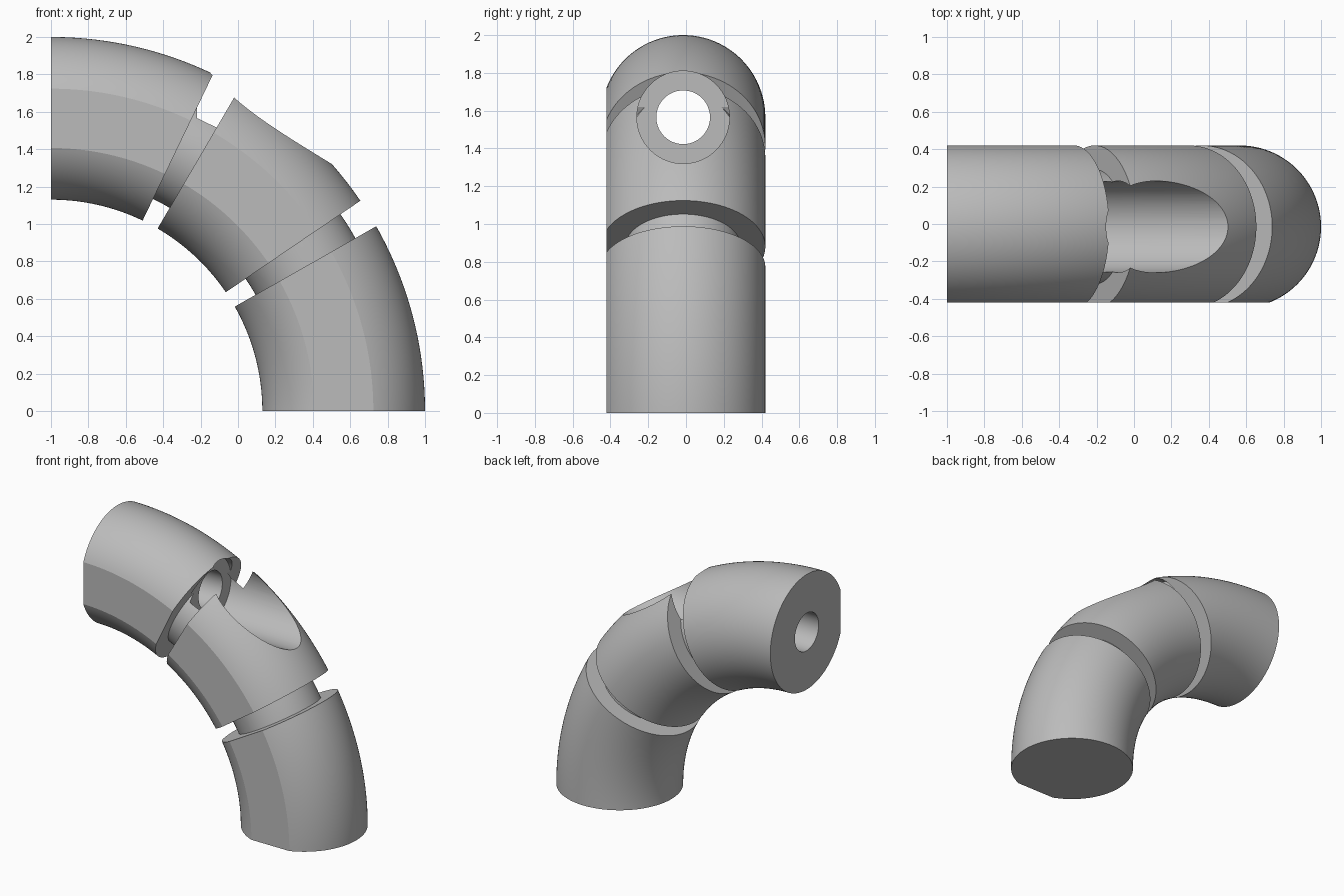
import bpy, bmesh, math

cube = bpy.data.objects.get("Cube")
if cube:
    bpy.data.objects.remove(cube, do_unlink=True)

BEND_X, Y_MID = -1.0, -0.015       # centre of the bend
BEND_R, PIPE_R, CORE_R = 1.565, 0.435, 0.307
FLAT = 0.405                       # distance of the flat front from the pipe axis
SIDES = 128

grey = bpy.data.materials.new("plain grey")
grey.use_nodes = True
grey.diffuse_color = (0.5, 0.5, 0.5, 1)
grey.node_tree.nodes["Principled BSDF"].inputs["Base Color"].default_value = grey.diffuse_color


def section(radius, flat):
    """Cross-section (radial, depth): a circle, cut by a chord where flat < radius."""
    gap = math.acos(flat / radius) if flat < radius else math.pi / SIDES
    start, sweep = gap - math.pi / 2, 2 * (math.pi - gap)
    angles = [start + sweep * i / (SIDES - 1) for i in range(SIDES)]
    return [(radius * math.cos(a), radius * math.sin(a)) for a in angles]


def cylinder_x(name, radius, x0, x1):
    """Cutter lying along x on the upper pipe axis."""
    bpy.ops.mesh.primitive_cylinder_add(
        vertices=96, radius=radius, depth=x1 - x0,
        location=((x0 + x1) / 2, Y_MID, BEND_R), rotation=(0, math.pi / 2, 0))
    bpy.context.object.name = name
    bpy.context.object.hide_render = True
    return bpy.context.object


# Swept elbow: three full sections joined by two narrower necks
outer, core = section(PIPE_R, FLAT), section(CORE_R, PIPE_R)
spans = [(0, 29.6, outer), (29.6, 34.2, core), (34.2, 59.7, outer),
         (59.7, 64.3, core), (64.3, 90, outer)]
bm = bmesh.new()
rings = []
for start, end, profile in spans:
    steps = max(4, round(end - start))
    for i in range(steps + 1):
        t = math.radians(start + (end - start) * i / steps)
        rings.append([bm.verts.new((BEND_X + (BEND_R + r) * math.cos(t), Y_MID + y,
                                    (BEND_R + r) * math.sin(t))) for r, y in profile])
for a, b in zip(rings, rings[1:]):
    for i in range(SIDES):
        j = (i + 1) % SIDES
        bm.faces.new((a[i], a[j], b[j], b[i]))
bm.faces.new(rings[0])
bm.faces.new(rings[-1])
bmesh.ops.recalc_face_normals(bm, faces=bm.faces)
mesh = bpy.data.meshes.new("pipe_elbow")
bm.to_mesh(mesh)
bm.free()
mesh.materials.append(grey)
elbow = bpy.data.objects.new("pipe_elbow", mesh)
bpy.context.collection.objects.link(elbow)

# Straight bore from the upper end, and the wider recess breaking out of the bend
for cutter in (cylinder_x("bore_cutter", 0.142, -1.2, 1.2),
               cylinder_x("recess_cutter", 0.245, -0.22, 1.2)):
    cutter.data.materials.append(grey)
    bpy.ops.object.select_all(action='DESELECT')
    elbow.select_set(True)
    bpy.context.view_layer.objects.active = elbow
    mod = elbow.modifiers.new("cut", 'BOOLEAN')
    mod.operation, mod.solver, mod.object = 'DIFFERENCE', 'EXACT', cutter
    bpy.ops.object.modifier_apply(modifier=mod.name)
    bpy.data.objects.remove(cutter, do_unlink=True)

bpy.ops.object.shade_smooth_by_angle(angle=math.radians(15))
